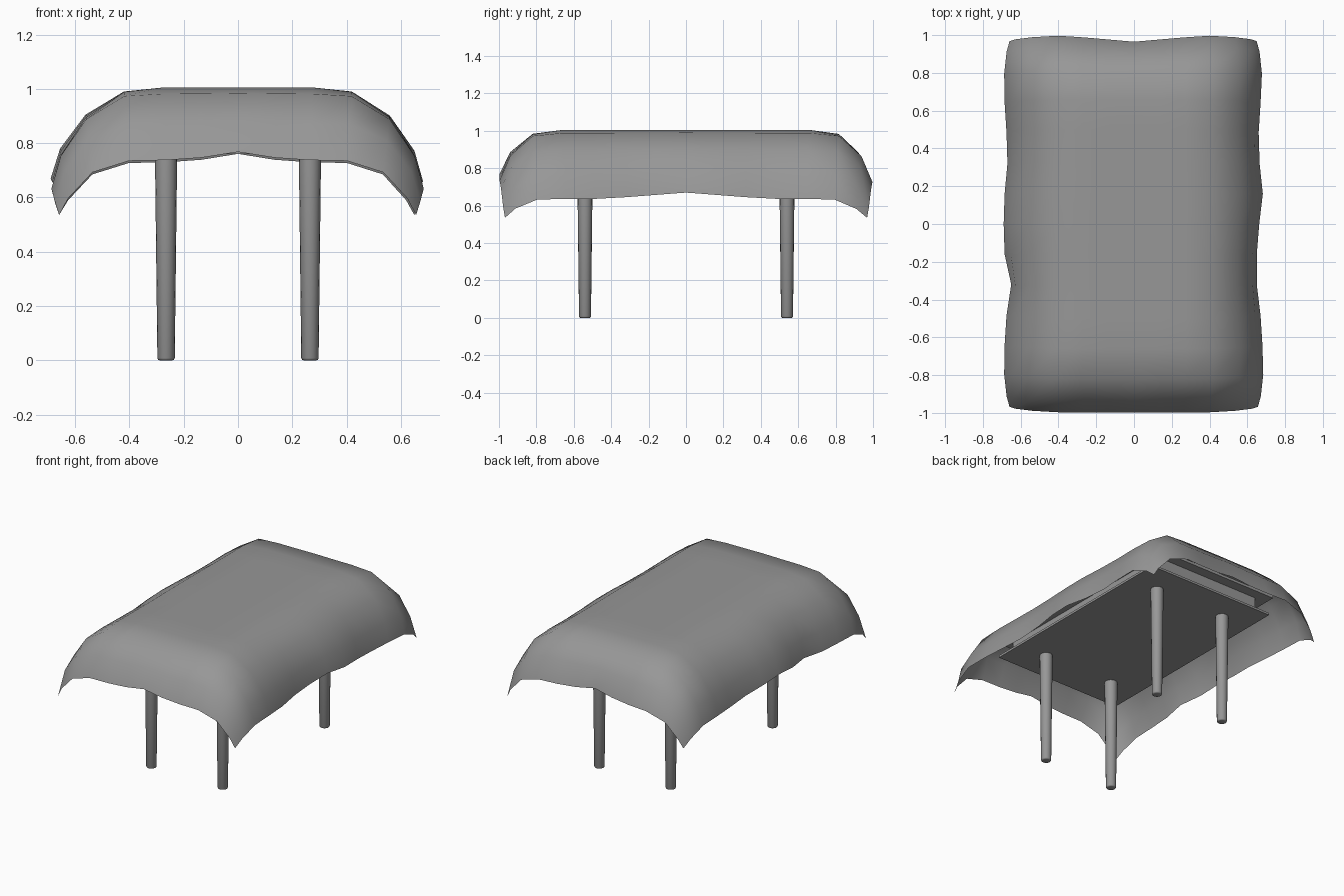
import bpy, bmesh

if "Cube" in bpy.data.objects:
    bpy.data.objects.remove(bpy.data.objects["Cube"])

# Cloth spacing and drop below the flat top, from centre outwards
XS = [0, .14, .275, .42, .56, .652, .685]
XD = [0, 0, 0, .015, .1, .225, .335]
YS = [0, .165, .33, .5, .66, .82, .94, .998]
YD = [0, 0, 0, 0, 0, .022, .125, .25]
# Hem half-widths along y (front to back): gentle folds
RIGHT = [.687, .687, .687, .68, .67, .65, .65, .663, .682, .665, .66, .67, .68, .68, .68]
LEFT = [.69, .69, .69, .685, .675, .65, .685, .69, .685, .67, .675, .685, .69, .69, .69]
TOP = 1.005

GREY = bpy.data.materials.new("mid_grey")
GREY.diffuse_color = (.31, .31, .31, 1)
GREY.use_nodes = True
GREY.node_tree.nodes["Principled BSDF"].inputs["Base Color"].default_value = GREY.diffuse_color


def finish(name, bm, smooth=None):
    bmesh.ops.recalc_face_normals(bm, faces=bm.faces)
    me = bpy.data.meshes.new(name)
    bm.to_mesh(me)
    bm.free()
    me.materials.append(GREY)
    ob = bpy.data.objects.new(name, me)
    bpy.context.collection.objects.link(ob)
    if smooth:
        bpy.ops.object.select_all(action='DESELECT')
        ob.select_set(True)
        bpy.context.view_layer.objects.active = ob
        bpy.ops.object.shade_smooth_by_angle(angle=smooth)
    return ob


def box(name, sx, sy, z0, z1):
    bm = bmesh.new()
    bmesh.ops.create_cube(bm, size=1)
    for v in bm.verts:
        v.co = (v.co.x * sx, v.co.y * sy, z0 + (v.co.z + .5) * (z1 - z0))
    return finish(name, bm)


def cloth_point(i, j):
    a, b = abs(i), abs(j)
    wx, wy = XD[a] / .335, YD[b] / .25
    hem = (RIGHT if i > 0 else LEFT)[j + 7]
    x = XS[a] + (hem - .685) * wx
    y = YS[b]
    dx, dy = XD[a], YD[b]
    # side hem is highest mid-length, end hem highest mid-width
    dx *= 1 + .1 * min(1, YS[b] / .45)
    dy *= .95 + .12 * min(1, XS[a] / .2)
    if j > 0:
        y -= .033 * wy * max(0, 1 - XS[a] / .4)
        dy *= 1.03
    x *= 1 - .045 * wy
    y *= 1 - .03 * wx
    z = TOP - min(.47, (dx ** 1.5 + dy ** 1.5) ** (2 / 3))
    return (x if i >= 0 else -x, y if j >= 0 else -y, z)


# Draped cover
bm = bmesh.new()
grid = [[bm.verts.new(cloth_point(i, j)) for j in range(-7, 8)] for i in range(-6, 7)]
for i in range(12):
    for j in range(14):
        bm.faces.new((grid[i][j], grid[i + 1][j], grid[i + 1][j + 1], grid[i][j + 1]))
finish("draped_cover", bm, 1.2)

# Table: lower board, inset frame, upper board
box("lower_board", .953, 1.494, .76, .775)
box("inset_frame", .80, 1.40, .775, .877)
box("upper_board", .98, 1.54, .877, .895)

# Tapered legs with rounded feet
PROFILE = [(.024, 0), (.029, .002), (.032, .008), (.041, .765)]
for sx, side in ((-1, "left"), (1, "right")):
    for sy, end in ((-1, "front"), (1, "back")):
        bm = bmesh.new()
        prev = None
        for r, z in PROFILE:
            ring = bmesh.ops.create_circle(bm, segments=16, radius=r)["verts"]
            for v in ring:
                v.co.x += sx * .265
                v.co.y += sy * .54
                v.co.z = z
            if prev:
                for k in range(16):
                    n = (k + 1) % 16
                    bm.faces.new((prev[k], prev[n], ring[n], ring[k]))
            else:
                bm.faces.new(ring[::-1])
            prev = ring
        bm.faces.new(prev)
        finish(f"{end}_{side}_leg", bm, 1.2)
